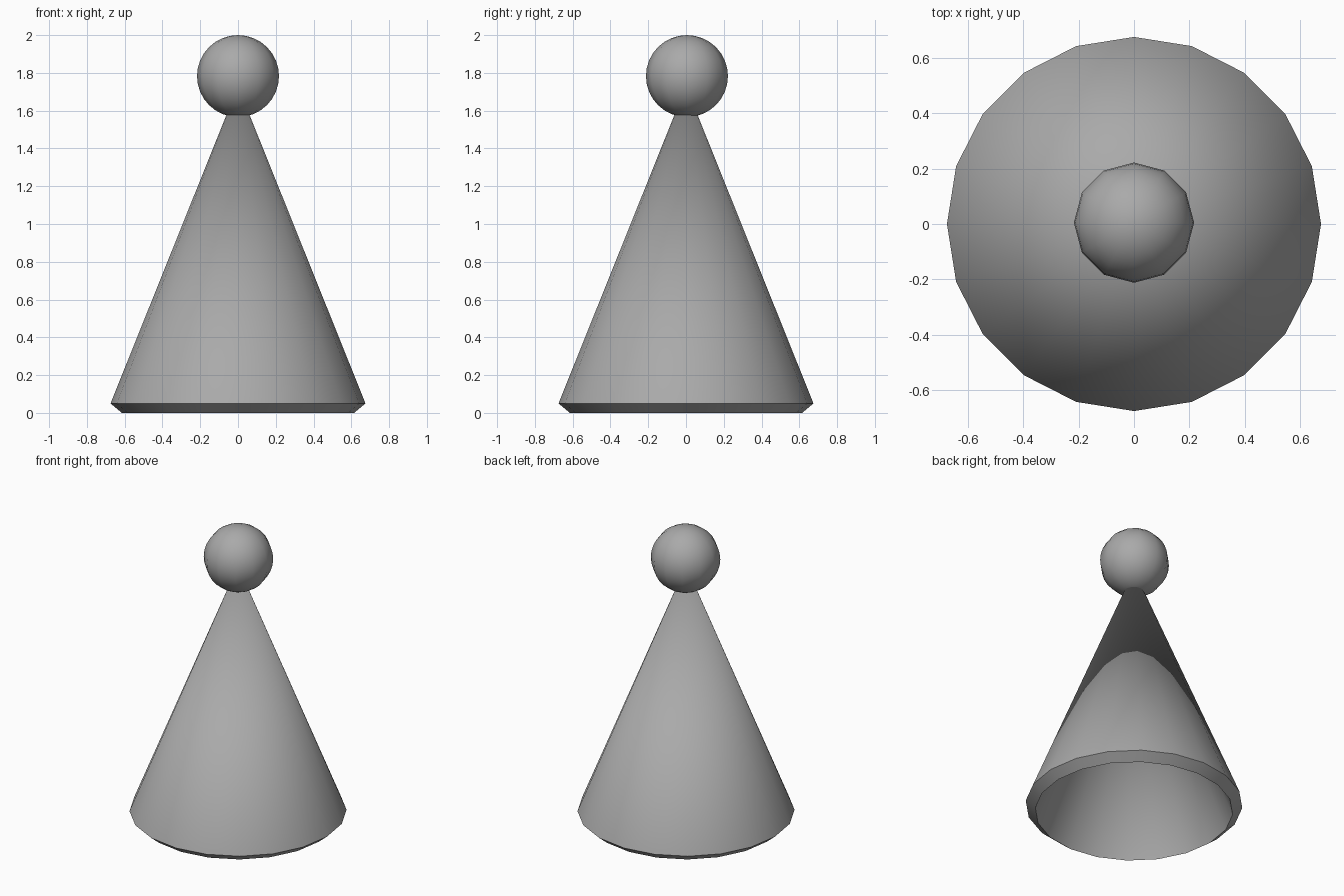
import bpy
import math

cube = bpy.data.objects.get("Cube")
if cube:
    bpy.data.objects.remove(cube, do_unlink=True)

SIDES = 20

grey = bpy.data.materials.new("plain_grey")
grey.use_nodes = True
GREY = (0.4, 0.4, 0.4, 1)
grey.diffuse_color = GREY
grey.node_tree.nodes["Principled BSDF"].inputs["Base Color"].default_value = GREY


def lathe_ring(radius, z):
    step = 2 * math.pi / SIDES
    return [(radius * math.cos(i * step), radius * math.sin(i * step), z)
            for i in range(SIDES)]


# Hollow cone: outer wall, slanted rim and inner wall, each wall meeting at a tip
verts = lathe_ring(0.675, 0.05) + lathe_ring(0.615, 0.0)
verts += [(0, 0, 1.73), (0, 0, 1.53)]
outer_tip, inner_tip = 2 * SIDES, 2 * SIDES + 1
faces = []
for i in range(SIDES):
    j = (i + 1) % SIDES
    faces.append((i, j, outer_tip))
    faces.append((j, i, SIDES + i, SIDES + j))
    faces.append((SIDES + j, SIDES + i, inner_tip))
mesh = bpy.data.meshes.new("hat_cone")
mesh.from_pydata(verts, [], faces)
cone = bpy.data.objects.new("hat_cone", mesh)
bpy.context.collection.objects.link(cone)
cone.data.materials.append(grey)
bpy.ops.object.select_all(action='DESELECT')
cone.select_set(True)
bpy.context.view_layer.objects.active = cone
bpy.ops.object.shade_smooth_by_angle(angle=math.radians(30))

# Ball on the tip
bpy.ops.mesh.primitive_uv_sphere_add(segments=12, ring_count=16, radius=0.217,
                                     location=(0, 0.005, 1.783))
ball = bpy.context.object
ball.name = "hat_ball"
ball.data.materials.append(grey)
bpy.ops.object.shade_smooth()
